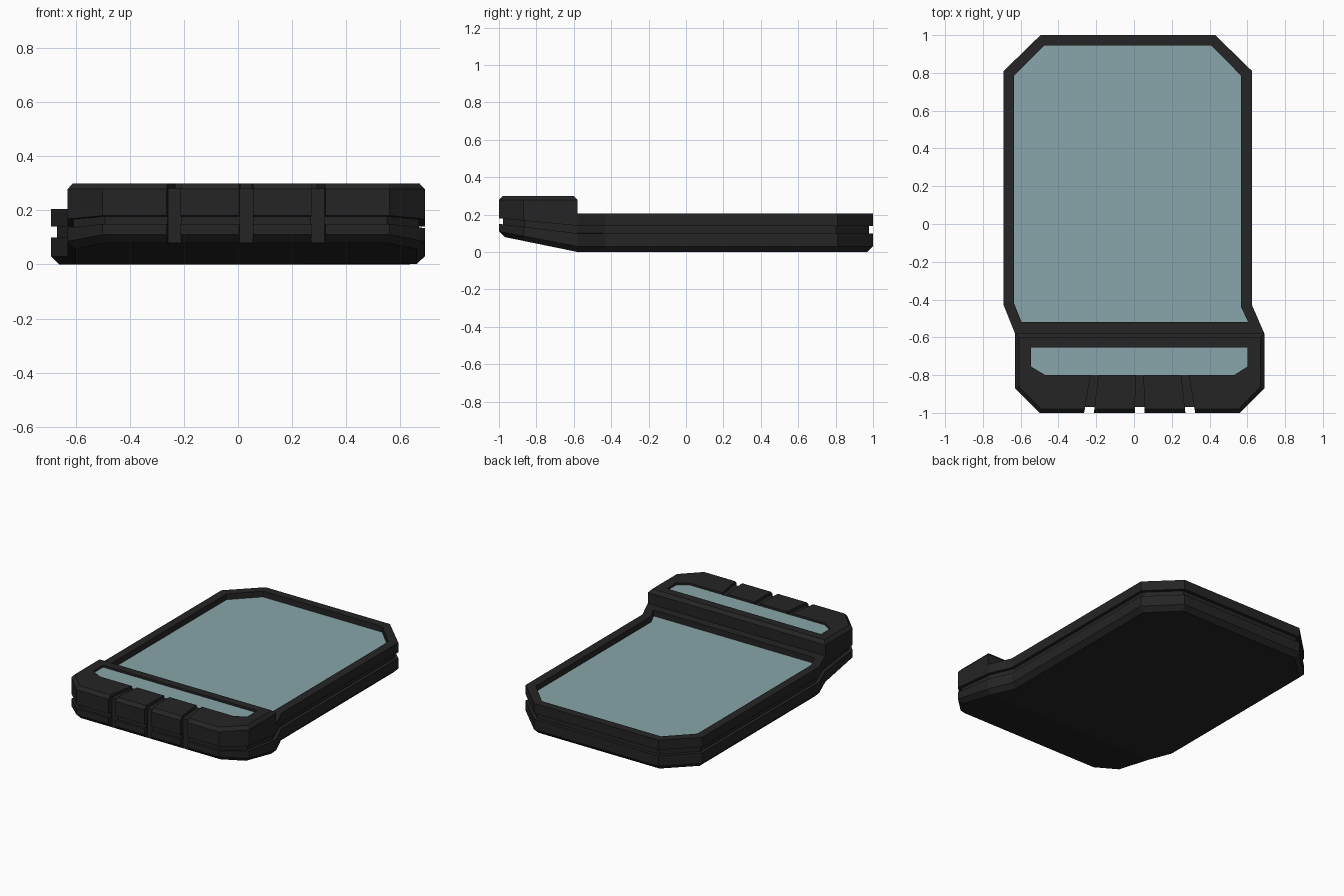
import bpy, bmesh
from mathutils import Vector

if "Cube" in bpy.data.objects:
    bpy.data.objects.remove(bpy.data.objects["Cube"])


def material(name, rgb):
    m = bpy.data.materials.new(name)
    m.diffuse_color = (*rgb, 1)
    m.use_nodes = True
    m.node_tree.nodes["Principled BSDF"].inputs["Base Color"].default_value = m.diffuse_color
    return m


DARK = material("dark_plastic", (0.018, 0.018, 0.018))
GLASS = material("pale_teal_glass", (0.25, 0.38, 0.40))


def inset(pts, d):
    """Offset a counter-clockwise polygon inward with mitred corners."""
    out = []
    for i in range(len(pts)):
        a, b, c = (Vector(pts[(i + k) % len(pts)]) for k in (-1, 0, 1))
        e, f = (b - a).normalized(), (c - b).normalized()
        n1, n2 = Vector((-e.y, e.x)), Vector((-f.y, f.x))
        out.append(b + (n1 + n2) * (d / (1 + n1.dot(n2))))
    return out


def make(name, bm, mat=None):
    bmesh.ops.recalc_face_normals(bm, faces=bm.faces)
    me = bpy.data.meshes.new(name)
    bm.to_mesh(me)
    bm.free()
    ob = bpy.data.objects.new(name, me)
    bpy.context.collection.objects.link(ob)
    if mat:
        me.materials.append(mat)
    return ob


def loft(name, pts, rings, mat=None, split=None):
    """Stack rings of (inset, z, rise toward the front) and cap both ends."""
    bm = bmesh.new()
    loops = []
    for d, z, rise in rings:
        loops.append([bm.verts.new((p[0], p[1], z + rise * max(0, (-0.58 - p[1]) / 0.42)))
                      for p in inset(pts, d)])
    n = len(pts)
    for a, b in zip(loops, loops[1:]):
        for i in range(n):
            j = (i + 1) % n
            bm.faces.new((a[i], a[j], b[j], b[i]))
    for ring in (loops[0], loops[-1]):
        if split:
            bm.faces.new(ring[:split + 1])
            bm.faces.new(ring[split:] + ring[:1])
        else:
            bm.faces.new(ring)
    return make(name, bm, mat)


def plate(name, pts, z, mat):
    bm = bmesh.new()
    f = bm.faces.new([bm.verts.new((x, y, z)) for x, y in pts])
    ob = make(name, bm, mat)
    if ob.data.polygons[0].normal.z < 0:
        ob.data.flip_normals()
    return ob


def cut(ob, cutter):
    cutter.hide_render = True
    cutter.hide_viewport = True
    m = ob.modifiers.new(cutter.name, 'BOOLEAN')
    m.operation, m.solver, m.object = 'DIFFERENCE', 'EXACT', cutter


# Outlines seen from above
head_pts = [(-0.63, -0.58), (-0.63, -0.87), (-0.5, -1), (0.56, -1), (0.69, -0.87), (0.69, -0.58)]
body_pts = head_pts + [(0.625, -0.43), (0.625, 0.81), (0.43, 1), (-0.495, 1), (-0.69, 0.81), (-0.69, -0.43)]
screen_pts = [(-0.595, -0.52), (0.605, -0.52), (0.567, -0.44), (0.567, 0.785),
              (0.41, 0.945), (-0.475, 0.945), (-0.635, 0.785), (-0.635, -0.42)]
window_pts = [(-0.545, -0.655), (-0.545, -0.755), (-0.47, -0.8), (0.53, -0.8), (0.6, -0.755), (0.6, -0.655)]

# Body shell with chamfered base and a groove running round its side
body = loft("body_shell", body_pts, [
    (0.03, 0, 0.086), (0, 0.03, 0.08), (0, 0.10, 0.05), (0.022, 0.10, 0.05),
    (0.022, 0.14, 0.04), (0, 0.14, 0.04), (0, 0.205, 0)], DARK, split=5)

# Raised front block
head = loft("front_block", head_pts, [(0, 0.205, 0), (0, 0.278, 0), (0.02, 0.3, 0)], DARK)

# Recesses for the screen and the small window
cut(body, loft("screen_cutter", screen_pts, [(0, 0.16, 0), (0, 0.4, 0)]))
cut(head, loft("window_cutter", window_pts, [(0, 0.28, 0), (0, 0.4, 0)]))
plate("main_screen", screen_pts, 0.166, GLASS)
plate("front_window", window_pts, 0.286, GLASS)

# Three slots over the front edge, widening outward
slot_profile = [(-1.1, -0.1), (-0.97, -0.1), (-0.97, 0.28), (-0.8, 0.28), (-0.8, 0.4), (-1.1, 0.4)]
for k, (x_in, x_out) in enumerate([(-0.21, -0.238), (0.03, 0.03), (0.27, 0.298)]):
    bm = bmesh.new()
    sides = []
    for s in (-1, 1):
        ring = []
        for y, z in slot_profile:
            t = (-0.8 - y) / 0.2
            ring.append(bm.verts.new((x_in + (x_out - x_in) * t + s * (0.02 + 0.006 * t), y, z)))
        sides.append(ring)
        bm.faces.new(ring)
    for i in range(6):
        j = (i + 1) % 6
        bm.faces.new((sides[0][i], sides[0][j], sides[1][j], sides[1][i]))
    slot = make(f"slot_cutter_{k + 1}", bm)
    cut(body, slot)
    cut(head, slot)
